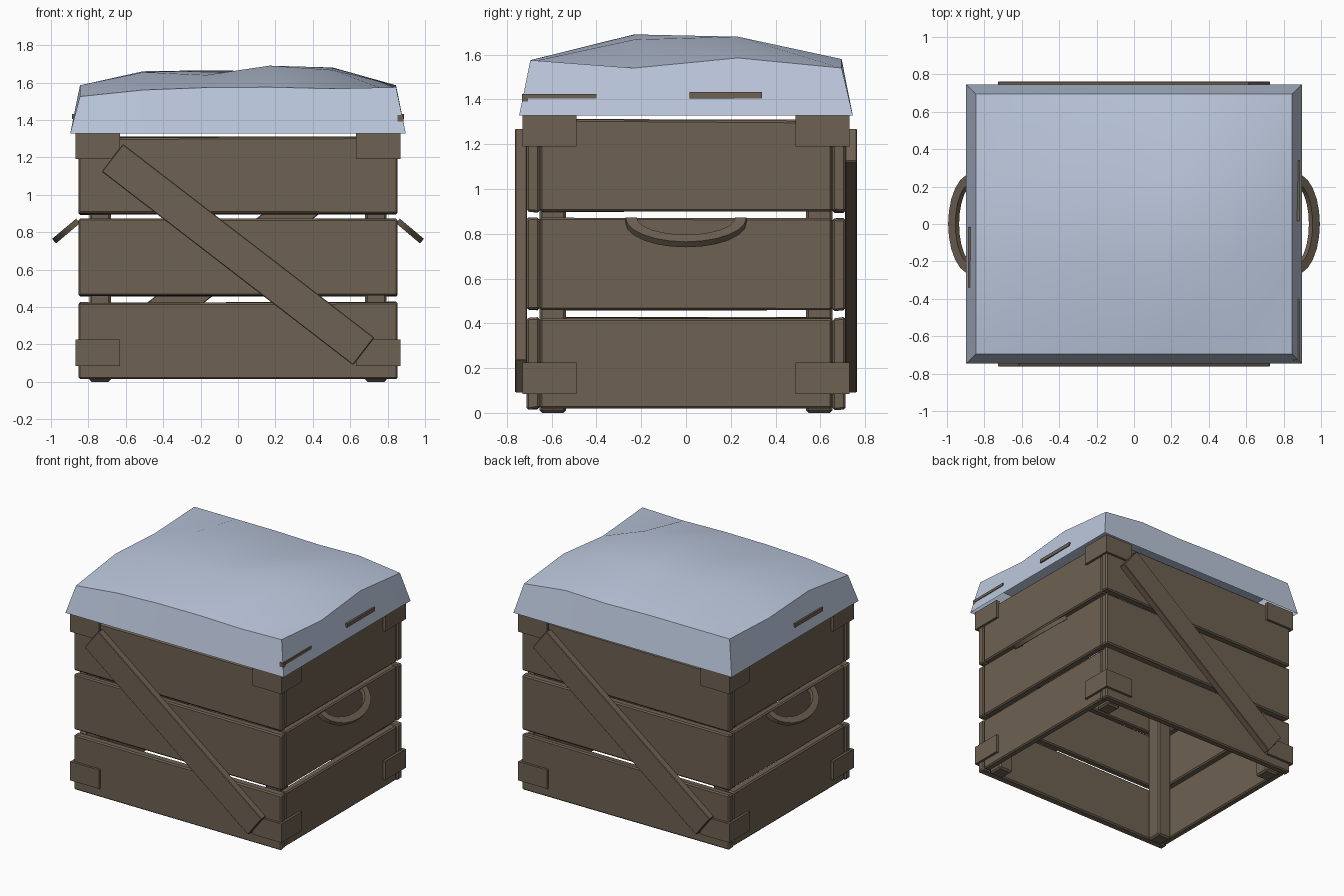
import bpy, bmesh, math, random
from mathutils import Vector, Matrix

if "Cube" in bpy.data.objects:
    bpy.data.objects.remove(bpy.data.objects["Cube"])

random.seed(4)

def material(name, rgb):
    m = bpy.data.materials.new(name)
    m.diffuse_color = (*rgb, 1)
    m.use_nodes = True
    m.node_tree.nodes["Principled BSDF"].inputs["Base Color"].default_value = m.diffuse_color
    return m

WOOD = material("brown wood", (0.155, 0.119, 0.083))
CLOTH = material("pale blue cloth", (0.50, 0.575, 0.72))

def finish(bm, name, mat, smooth=False):
    bmesh.ops.recalc_face_normals(bm, faces=bm.faces)
    me = bpy.data.meshes.new(name)
    bm.to_mesh(me)
    bm.free()
    me.materials.append(mat)
    ob = bpy.data.objects.new(name, me)
    bpy.context.collection.objects.link(ob)
    if smooth:
        bpy.ops.object.select_all(action='DESELECT')
        ob.select_set(True)
        bpy.context.view_layer.objects.active = ob
        bpy.ops.object.shade_smooth_by_angle(angle=math.radians(35))
    return ob

def box(name, lo, hi, bevel=0.0, jitter=0.0, rot=None):
    """Box between two corners, optionally uneven, bevelled and rotated about its centre."""
    lo, hi = Vector(lo), Vector(hi)
    c, s = (lo + hi) / 2, hi - lo
    bm = bmesh.new()
    bmesh.ops.create_cube(bm, size=1)
    for v in bm.verts:
        v.co = Vector(v.co[i] * s[i] for i in range(3))
        v.co.z += random.uniform(-jitter, jitter)
    if bevel:
        bmesh.ops.bevel(bm, geom=bm.edges[:], offset=bevel, segments=1, affect='EDGES')
    bm.transform(Matrix.Translation(c) @ (rot or Matrix.Identity(4)))
    return finish(bm, name, WOOD)

def span(s, a, b):
    """Order a mirrored interval."""
    return sorted((s * a, s * b))

# Planks: three rows on all four sides
for row, (z0, z1) in enumerate(((0.02, 0.425), (0.46, 0.87), (0.9, 1.308))):
    for s, tag in ((-1, "front"), (1, "back")):
        y0, y1 = span(s, 0.655, 0.712)
        box(f"{tag}_plank_{row}", (-0.853, y0, z0 - 0.003), (0.853, y1, z1), 0.009, 0.005)
    for s, tag in ((-1, "left"), (1, "right")):
        x0, x1 = span(s, 0.795, 0.85)
        box(f"{tag}_plank_{row}", (x0, -0.652, z0), (x1, 0.652, z1), 0.009, 0.005)

# Corner posts and metal-style corner plates
for sx in (-1, 1):
    for sy in (-1, 1):
        x0, x1 = span(sx, 0.68, 0.795)
        y0, y1 = span(sy, 0.535, 0.655)
        box("corner_post", (x0, y0, 0), (x1, y1, 1.32), 0.012)
        for z0 in (0.085, 1.19):
            x0, x1 = span(sx, 0.63, 0.868)
            y0, y1 = span(sy, 0.70, 0.73)
            box("corner_plate_long", (x0, y0, z0), (x1, y1, z0 + 0.14))
            x0, x1 = span(sx, 0.84, 0.868)
            y0, y1 = span(sy, 0.49, 0.70)
            box("corner_plate_side", (x0, y0, z0), (x1, y1, z0 + 0.14))

# Diagonal braces, front and back
for s, tag in ((-1, "front"), (1, "back")):
    y0, y1 = span(s, 0.71, 0.763)
    rot = Matrix.Rotation(math.radians(-s * 37.6), 4, 'Y')
    box(f"{tag}_brace", (-0.848, y0, 0.68 - 0.093), (0.848, y1, 0.68 + 0.093),
        0.004, 0, Matrix.Rotation(math.radians(-s * 37.6), 4, 'Y'))

# Drooping arc handles
def handle(s, name):
    bm = bmesh.new()
    out = Vector((0.765 * s, 0, -0.644))
    nrm = Vector((0.644 * s, 0, 0.765))
    rings = []
    n = 12
    for i in range(n + 1):
        t = math.pi * i / n
        ring = []
        for w, h in ((-0.025, -0.016), (0.025, -0.016), (0.025, 0.016), (-0.025, 0.016)):
            p = Vector((0.855 * s, 0, 0.86)) + nrm * h
            p += out * ((0.143 + w) * math.sin(t)) + Vector((0, (0.245 + w) * math.cos(t), 0))
            ring.append(bm.verts.new(p))
        rings.append(ring)
    for a, b in zip(rings, rings[1:]):
        for k in range(4):
            bm.faces.new((a[k], a[(k + 1) % 4], b[(k + 1) % 4], b[k]))
    bm.faces.new(rings[0])
    bm.faces.new(rings[-1])
    finish(bm, name, WOOD, True)

handle(1, "right_handle")
handle(-1, "left_handle")

# Cloth cover: lumpy top grid with a flared skirt
heights = (
    (1.525, 1.56, 1.573, 1.575, 1.567, 1.575),
    (1.585, 1.655, 1.64, 1.69, 1.667, 1.54),
    (1.56, 1.66, 1.665, 1.66, 1.68, 1.585),
    (1.58, 1.58, 1.58, 1.572, 1.58, 1.54),
)
bm = bmesh.new()
grid = [[bm.verts.new((-0.845 + 1.69 * i / 5, -0.695 + 1.39 * j / 3, z))
         for i, z in enumerate(r)] for j, r in enumerate(heights)]
for j in range(3):
    for i in range(5):
        bm.faces.new((grid[j][i], grid[j][i + 1], grid[j + 1][i + 1], grid[j + 1][i]))
rim = (grid[0][:-1] + [grid[j][5] for j in range(3)] + grid[3][:0:-1]
       + [grid[j][0] for j in (3, 2, 1)])
hem = [bm.verts.new((v.co.x * 0.897 / 0.845, v.co.y * 0.745 / 0.695, 1.328)) for v in rim]
for k in range(len(rim)):
    m = (k + 1) % len(rim)
    bm.faces.new((rim[k], hem[k], hem[m], rim[m]))
finish(bm, "cloth_cover", CLOTH, True)

# Tie strips showing through the skirt
box("right_tie", (0.86, 0.015, 1.405), (0.888, 0.34, 1.432))
box("right_corner_tie", (0.862, -0.71, 1.404), (0.886, -0.40, 1.424))
box("corner_knot", (0.852, -0.732, 1.37), (0.884, -0.705, 1.425))
box("left_tie", (-0.888, -0.34, 1.405), (-0.86, -0.015, 1.432))
